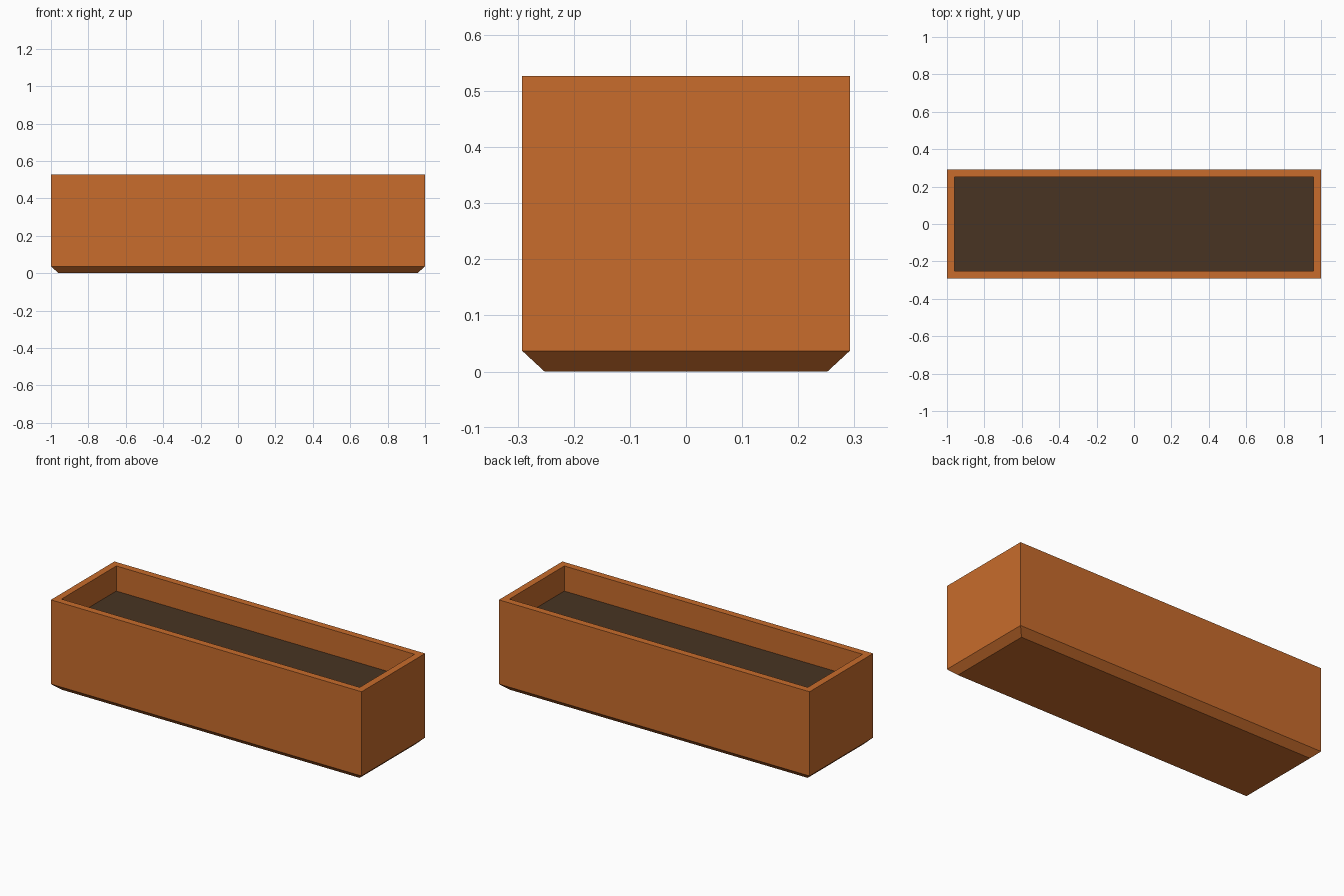
import bpy
import bmesh

if "Cube" in bpy.data.objects:
    bpy.data.objects.remove(bpy.data.objects["Cube"])

HX, HY = 1.0, 0.292      # half length and half depth
TOP, SOIL_Z = 0.527, 0.381
WALL, CHAMFER = 0.04, 0.037


def material(name, rgb):
    m = bpy.data.materials.new(name)
    m.diffuse_color = (*rgb, 1.0)
    m.use_nodes = True
    m.node_tree.nodes["Principled BSDF"].inputs["Base Color"].default_value = m.diffuse_color
    return m


def ring(bm, inset, z):
    x, y = HX - inset, HY - inset
    return [bm.verts.new((sx * x, sy * y, z))
            for sx, sy in ((-1, -1), (1, -1), (1, 1), (-1, 1))]


def finish(bm, name, mat):
    mesh = bpy.data.meshes.new(name)
    bm.to_mesh(mesh)
    bm.free()
    mesh.materials.append(mat)
    obj = bpy.data.objects.new(name, mesh)
    bpy.context.collection.objects.link(obj)
    return obj


terracotta = material("terracotta orange", (0.578, 0.150, 0.025))
earth = material("dark brown soil", (0.065, 0.034, 0.016))

# Planter shell: base, chamfer, outer walls, rim, inner walls down to the soil
bm = bmesh.new()
profile = [(WALL, 0.0), (0.0, CHAMFER), (0.0, TOP), (WALL, TOP), (WALL, SOIL_Z)]
rings = [ring(bm, inset, z) for inset, z in profile]
bm.faces.new(rings[0][::-1])
for lower, upper in zip(rings, rings[1:]):
    for i in range(4):
        j = (i + 1) % 4
        bm.faces.new((lower[i], lower[j], upper[j], upper[i]))
finish(bm, "planter_box", terracotta)

# Soil surface filling the opening
bm = bmesh.new()
bm.faces.new(ring(bm, WALL, SOIL_Z))
finish(bm, "soil", earth)
